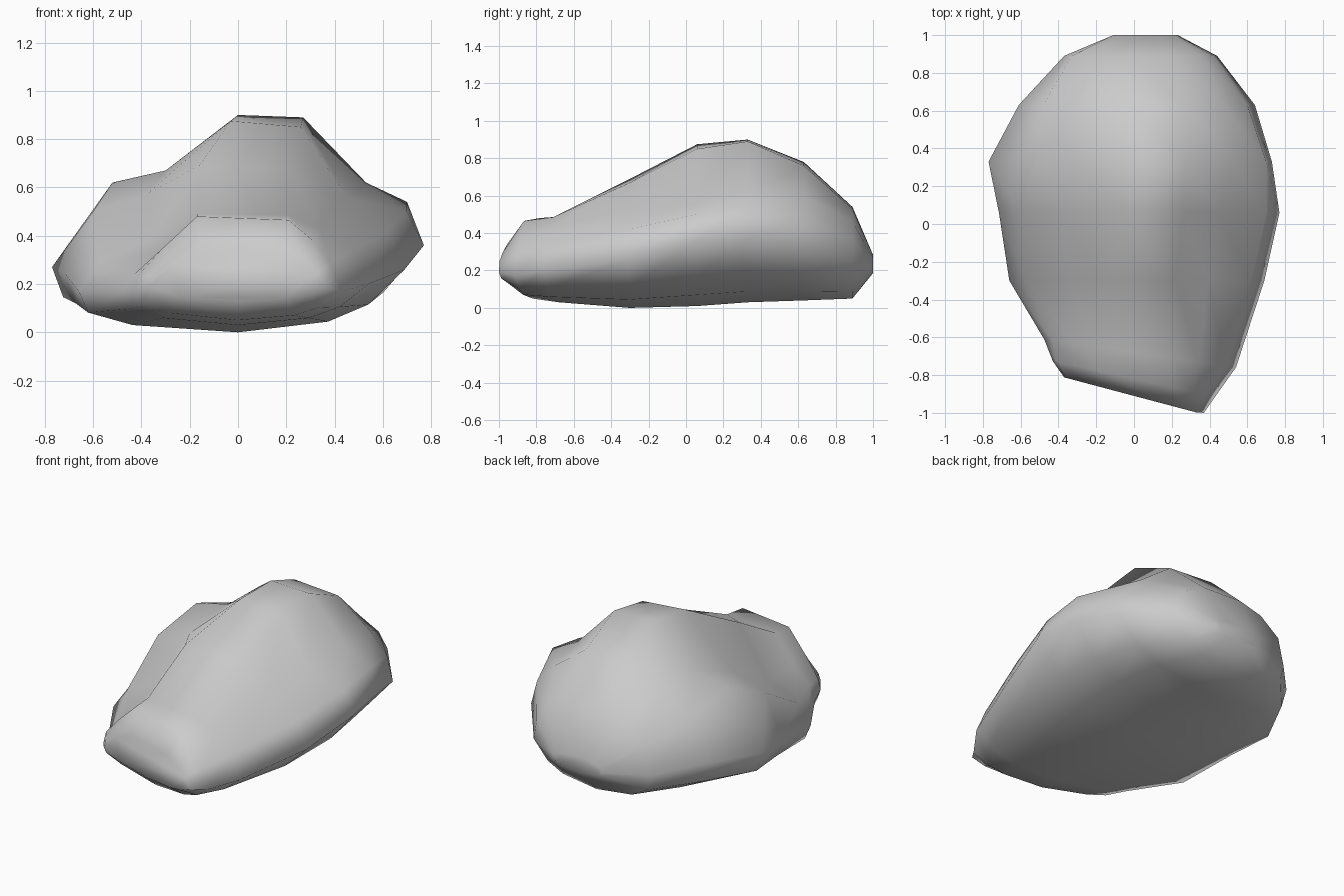
import bpy, bmesh

if "Cube" in bpy.data.objects:
    bpy.data.objects.remove(bpy.data.objects["Cube"])

# Upper half of each cross-section, right edge over the crest to the left edge:
# right edge, right shoulder, right groove, crest right, crest left,
# left groove, left lobe, left edge.  Each row: y, underside height, points.
SECTIONS = [
    (-0.82, 0.05, [(.43, .17), (.38, .29), (.31, .38), (.21, .465), (-.17, .48), (-.31, .35), (-.41, .24), (-.43, .17)]),
    (-0.68, 0.03, [(.54, .20), (.48, .34), (.34, .43), (.21, .485), (-.17, .49), (-.31, .33), (-.43, .24), (-.475, .17)]),
    (-0.30, 0.00, [(.69, .26), (.62, .42), (.39, .52), (.22, .67), (-.16, .69), (-.36, .39), (-.57, .29), (-.66, .17)]),
    (0.06, 0.01, [(.77, .36), (.70, .50), (.45, .56), (.26, .85), (-.03, .875), (-.38, .57), (-.60, .50), (-.715, .24)]),
    (0.33, 0.03, [(.73, .37), (.70, .54), (.53, .62), (.27, .89), (.00, .90), (-.30, .67), (-.52, .62), (-.77, .27)]),
    (0.63, 0.04, [(.64, .32), (.60, .47), (.48, .60), (.26, .76), (-.05, .78), (-.28, .68), (-.48, .52), (-.61, .28)]),
    (0.89, 0.05, [(.44, .25), (.42, .37), (.36, .46), (.22, .53), (-.05, .54), (-.20, .50), (-.33, .40), (-.37, .23)]),
]


def full_ring(low, top):
    """Close a section with a shallow rounded underside."""
    (right, rz), (left, lz) = top[0], top[-1]
    return top + [(left * .94, low + (lz - low) * .48), (left * .66, low + .03), (0, low),
                  (right * .54, low + (rz - low) * .17), (right * .78, low + (rz - low) * .44)]


def scaled(ring, cx, cz, sx, sz):
    return [(cx + (x - cx) * sx, cz + (z - cz) * sz) for x, z in ring]


rings = [(y, full_ring(low, top)) for y, low, top in SECTIONS]
# Smaller end rings round off the blunt front and the back
rings.insert(0, (-0.91, scaled(rings[0][1], 0, .21, .86, .5)))
rings.append((1.0, scaled(rings[-1][1], .08, .22, .42, .2)))

# Boulder: loft the rings, skewing the front face towards the right
bm = bmesh.new()
loops = []
for y, ring in rings:
    skew = .26 * max(0, (-y - .4) / .5)
    loops.append([bm.verts.new((x, max(-1, y - skew * x), z)) for x, z in ring])
for a, b in zip(loops, loops[1:]):
    n = len(a)
    for i in range(n):
        j = (i + 1) % n
        bm.faces.new((a[i], a[j], b[j], b[i]))
bm.faces.new(loops[0])
bm.faces.new(loops[-1])
bmesh.ops.recalc_face_normals(bm, faces=bm.faces)
for f in bm.faces:
    f.smooth = True

mesh = bpy.data.meshes.new("boulder")
bm.to_mesh(mesh)
bm.free()
boulder = bpy.data.objects.new("boulder", mesh)
bpy.context.collection.objects.link(boulder)
